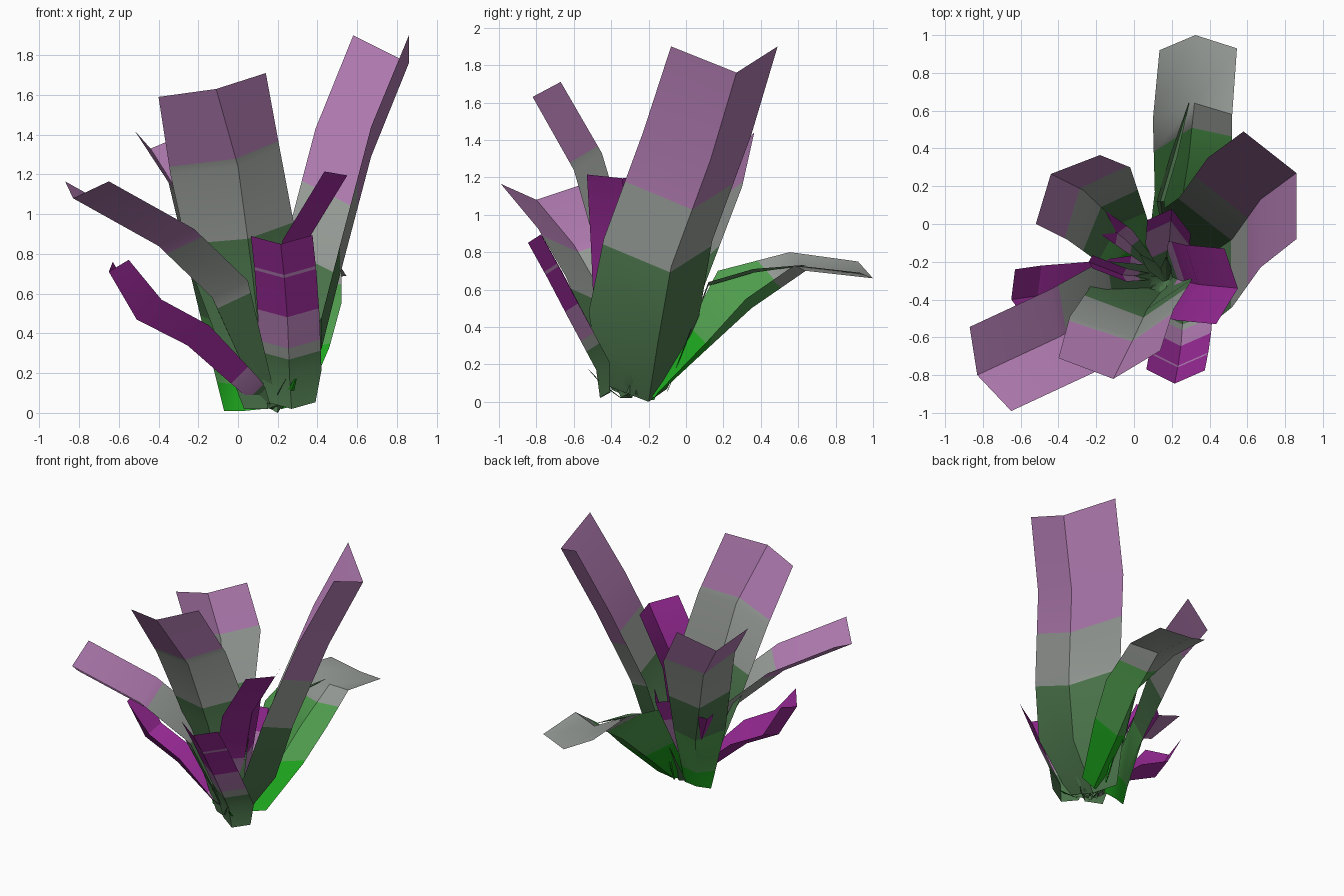
import bpy
import bmesh
import math
import random
from mathutils import Vector as V

if "Cube" in bpy.data.objects:
    bpy.data.objects.remove(bpy.data.objects["Cube"])


def material(name, rgb):
    # Display colour converted to linear
    colour = [(c / 255) ** 2.2 for c in rgb] + [1]
    m = bpy.data.materials.new(name)
    m.use_nodes = True
    m.diffuse_color = colour
    m.node_tree.nodes["Principled BSDF"].inputs["Base Color"].default_value = colour
    return m


BRIGHT, MID, DULL, GREY, MAUVE, MAGENTA = range(6)
MATERIALS = [
    material("bright green", (35, 165, 35)),
    material("leaf green", (82, 158, 80)),
    material("dull green", (78, 118, 78)),
    material("leaf grey", (150, 155, 150)),
    material("mauve", (175, 122, 175)),
    material("magenta", (150, 45, 148)),
]


def edge_offsets(side, count, base, tip):
    # One offset per row, or a single offset tapered at both ends
    if isinstance(side, list):
        return [V(p) for p in side]
    scale = [base] + [1] * (count - 2) + [tip]
    return [V(side) * s for s in scale]


def sample(points, t):
    i = min(int(t), len(points) - 2)
    return points[i].lerp(points[i + 1], t - i)


def leaf(name, spine, left, right, bands, base=0.4, tip=1):
    """Folded strip: spine points, edge offsets, bands as (colour, end row)."""
    spine = [V(p) for p in spine]
    count = len(spine)
    sides = [edge_offsets(side, count, base, tip) for side in (left, right)]
    rows = sorted(set(range(count)) | {end for _, end in bands})
    bm = bmesh.new()
    grid = []
    for t in rows:
        mid = sample(spine, t)
        points = (mid + sample(sides[0], t), mid, mid + sample(sides[1], t))
        grid.append([bm.verts.new(p) for p in points])
    for k in range(len(rows) - 1):
        centre = (rows[k] + rows[k + 1]) / 2
        colour = next(c for c, end in bands if centre < end)
        for a in (0, 1):
            lo, hi = grid[k], grid[k + 1]
            face = bm.faces.new((lo[a], lo[a + 1], hi[a + 1], hi[a]))
            face.material_index = colour
    # Upper side of the fold faces outward
    bm.normal_update()
    opening = sides[0][1] + sides[1][1]
    if sum(f.normal.dot(opening) for f in bm.faces) < 0:
        bmesh.ops.reverse_faces(bm, faces=bm.faces)
    mesh = bpy.data.meshes.new(name)
    bm.to_mesh(mesh)
    bm.free()
    for m in MATERIALS:
        mesh.materials.append(m)
    ob = bpy.data.objects.new(name, mesh)
    bpy.context.collection.objects.link(ob)


# Large outer leaves
leaf("tall_left_leaf",
     [(.2, -.2, 0), (.42, -.15, .32), (.52, -.08, .72), (.67, .13, 1.29), (.86, .27, 1.76)],
     [(-.13, .1, .07), (-.28, .22, .14), (-.28, .22, .14), (-.28, .22, .14), (-.28, .22, .14)],
     [(0, -.26, .1), (0, -.37, .16), (0, -.36, .15), (0, -.36, .15), (0, -.35, .14)],
     [(DULL, 1.93), (GREY, 2.54), (MAUVE, 4)])
leaf("tall_front_leaf",
     [(.15, -.35, .02), (.07, -.45, .72), (0, -.6, 1.24), (-.11, -.82, 1.63)],
     [(-.12, .05, 0), (-.3, .12, -.02), (-.34, .11, -.04), (-.29, .11, -.04)],
     [(.08, .05, .03), (.24, .16, .08), (.21, .15, .09), (.25, .15, .08)],
     [(DULL, 1.3), (GREY, 2.1), (MAUVE, 3)])
leaf("long_right_leaf",
     [(.12, -.32, .03), (-.13, -.45, .58), (-.4, -.6, .84), (-.83, -.8, 1.08)],
     (.18, -.19, .085), (-.04, .255, .085),
     [(DULL, .9), (GREY, 1.85), (MAUVE, 3)])
leaf("drooping_back_leaf",
     [(.22, -.17, .02), (.25, .1, .27), (.29, .35, .5), (.32, .64, .7), (.325, 1, .66)],
     [(-.1, -.04, .03), (-.16, -.1, .1), (-.18, -.18, .2), (-.22, -.085, .1), (-.19, -.08, .09)],
     [(.12, .02, .03), (.21, .02, .06), (.23, -.03, .05), (.2, -.06, .03), (.22, -.07, .03)],
     [(BRIGHT, 1.1), (MID, 2.55), (GREY, 4)])
leaf("back_right_leaf",
     [(.03, -.17, .01), (-.08, 0, .45), (-.27, .18, 1.06), (-.44, .265, 1.33)],
     [(-.1, -.03, 0), (-.11, -.2, .04), (-.08, -.265, .1), (-.08, -.265, .09)],
     [(.1, 0, .01), (.14, .06, .07), (.25, .12, .09), (.26, .1, .11)],
     [(BRIGHT, .3), (MID, 1), (DULL, 1.5), (GREY, 2.1), (MAUVE, 3)])

# Medium leaves with dark tips
leaf("short_front_leaf",
     [(.27, -.46, .02), (.26, -.48, .17), (.25, -.63, .45), (.235, -.74, .66), (.215, -.845, .85)],
     (-.15, .075, .04), (.16, .07, .045),
     [(DULL, 1.35), (GREY, 1.55), (MAUVE, 2.15), (MAGENTA, 3.1), (MAUVE, 3.18), (MAGENTA, 4)],
     base=.75)
leaf("short_left_leaf",
     [(.2, -.28, .03), (.25, -.3, .4), (.34, -.32, .85), (.55, -.34, 1.195)],
     (-.07, .21, .01), (-.115, -.19, .02),
     [(DULL, .6), (MAUVE, 1.2), (MAGENTA, 3)])
leaf("short_right_leaf",
     [(.12, -.3, .04), (.02, -.32, .1), (-.255, -.36, .34), (-.51, -.38, .47), (-.65, -.4, .71)],
     (.02, .16, .05),
     [(.05, -.06, .05), (.08, -.12, .08), (.11, -.13, .1), (.125, -.13, .1), (.1, -.13, .06)],
     [(DULL, .6), (MAUVE, 1.2), (MAGENTA, 4)])

# Young inner leaves
leaf("inner_back_leaf",
     [(.18, -.22, .03), (.19, -.05, .38), (.2, .08, .7)],
     (-.13, -.06, .02), (.1, -.13, .03),
     [(DULL, .5), (MAUVE, 1.5), (MAGENTA, 2)])
leaf("inner_right_leaf",
     [(.1, -.28, .03), (-.06, -.27, .45), (-.24, -.2, .86)],
     (.02, .035, .02), (.02, -.035, .02),
     [(DULL, .5), (MAUVE, 1), (MAGENTA, 2)])
leaf("inner_bud_leaf",
     [(.1, -.22, .03), (-.06, -.07, .36), (-.2, .03, .66)],
     (.05, .04, .02), (-.01, -.06, .02),
     [(DULL, .7), (MAUVE, 1.2), (MAGENTA, 2)])
leaf("narrow_back_leaf",
     [(.17, -.1, .05), (.14, .12, .62), (.21, .36, .69), (.29, .64, .73)],
     (-.02, 0, .02), (.02, 0, .02),
     [(BRIGHT, .5), (DULL, 3)], tip=.1)
leaf("low_front_shoot",
     [(.22, -.35, .02), (.26, -.45, .09), (.29, -.52, .17)],
     (.02, 0, .01), (-.02, 0, .01), [(BRIGHT, 2)], tip=.3)

# Ring of small pointed shoots at the base
random.seed(4)
for i in range(8):
    angle = i * math.tau / 8
    out = V((math.cos(angle), math.sin(angle), 0))
    side = V((-out.y, out.x, 0)) * .03
    start = V((.17, -.3, .02))
    reach = random.uniform(.12, .2)
    height = V((0, 0, random.uniform(.2, .4)))
    leaf(f"base_shoot_{i + 1}",
         [start, start + out * reach * .6 + height * .4, start + out * reach + height],
         side - out * .01, -side - out * .01, [(DULL, 2)], tip=.1)

# Smooth along each leaf, with a sharp fold
for ob in bpy.context.scene.objects:
    ob.select_set(ob.type == "MESH")
    if ob.type == "MESH":
        bpy.context.view_layer.objects.active = ob
bpy.ops.object.shade_smooth_by_angle(angle=math.radians(30))
